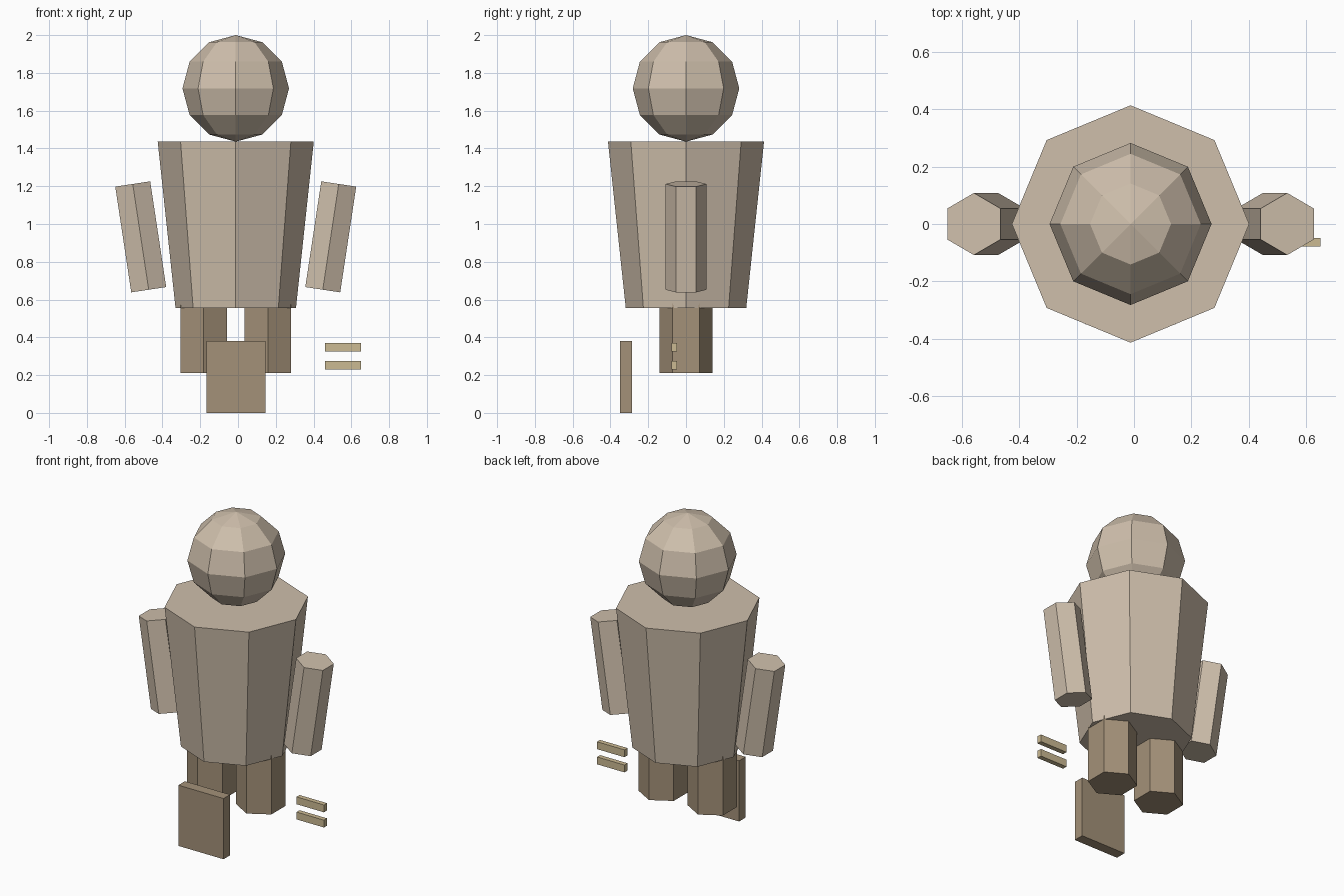
import bpy
from mathutils import Vector

cube = bpy.data.objects.get("Cube")
if cube:
    bpy.data.objects.remove(cube, do_unlink=True)


def make_material(name, colour):
    mat = bpy.data.materials.new(name)
    mat.use_nodes = True
    mat.diffuse_color = (*colour, 1)
    for node in mat.node_tree.nodes:
        if node.type == "BSDF_PRINCIPLED":
            node.inputs["Base Color"].default_value = (*colour, 1)
    return mat


stone = make_material("pale stone", (0.62, 0.52, 0.41))
clay = make_material("brown clay", (0.37, 0.285, 0.19))
straw = make_material("straw yellow", (0.60, 0.49, 0.29))

MID = -0.012  # the figure stands slightly off centre


def finish(name, mat):
    ob = bpy.context.object
    ob.name = name
    ob.data.name = name
    ob.data.materials.append(mat)
    return ob


def prism(name, mat, sides, r_low, r_high, height, centre, tilt=0):
    bpy.ops.mesh.primitive_cone_add(vertices=sides, radius1=r_low, radius2=r_high,
                                    depth=height, location=centre, rotation=(0, tilt, 0))
    return finish(name, mat)


def box(name, mat, low, high):
    low, high = Vector(low), Vector(high)
    bpy.ops.mesh.primitive_cube_add(size=1, location=(low + high) / 2)
    bpy.context.object.scale = high - low
    return finish(name, mat)


# Head: coarse faceted ball
bpy.ops.mesh.primitive_uv_sphere_add(segments=8, ring_count=6, radius=0.282,
                                     location=(MID, 0, 1.718))
finish("head", stone)

# Torso: eight sides, wider at the shoulders
prism("torso", stone, 8, 0.319, 0.413, 0.88, (MID, 0, 0.996))

# Arms and legs: six-sided, mirrored
for side, s in (("left", 1), ("right", -1)):
    prism(side + "_arm", stone, 6, 0.108, 0.108, 0.566, (MID + s * 0.503, 0, 0.932), s * 0.15)
    prism(side + "_leg", clay, 6, 0.1415, 0.1415, 0.42, (MID + s * 0.17, 0, 0.42))

# Slab standing in front of the legs
box("front_slab", clay, (-0.168, -0.35, 0), (0.145, -0.285, 0.38))

# Pair of small bars beside the left leg
for name, z in (("lower_bar", 0.23), ("upper_bar", 0.325)):
    box(name, straw, (0.46, -0.078, z), (0.65, -0.048, z + 0.046))
